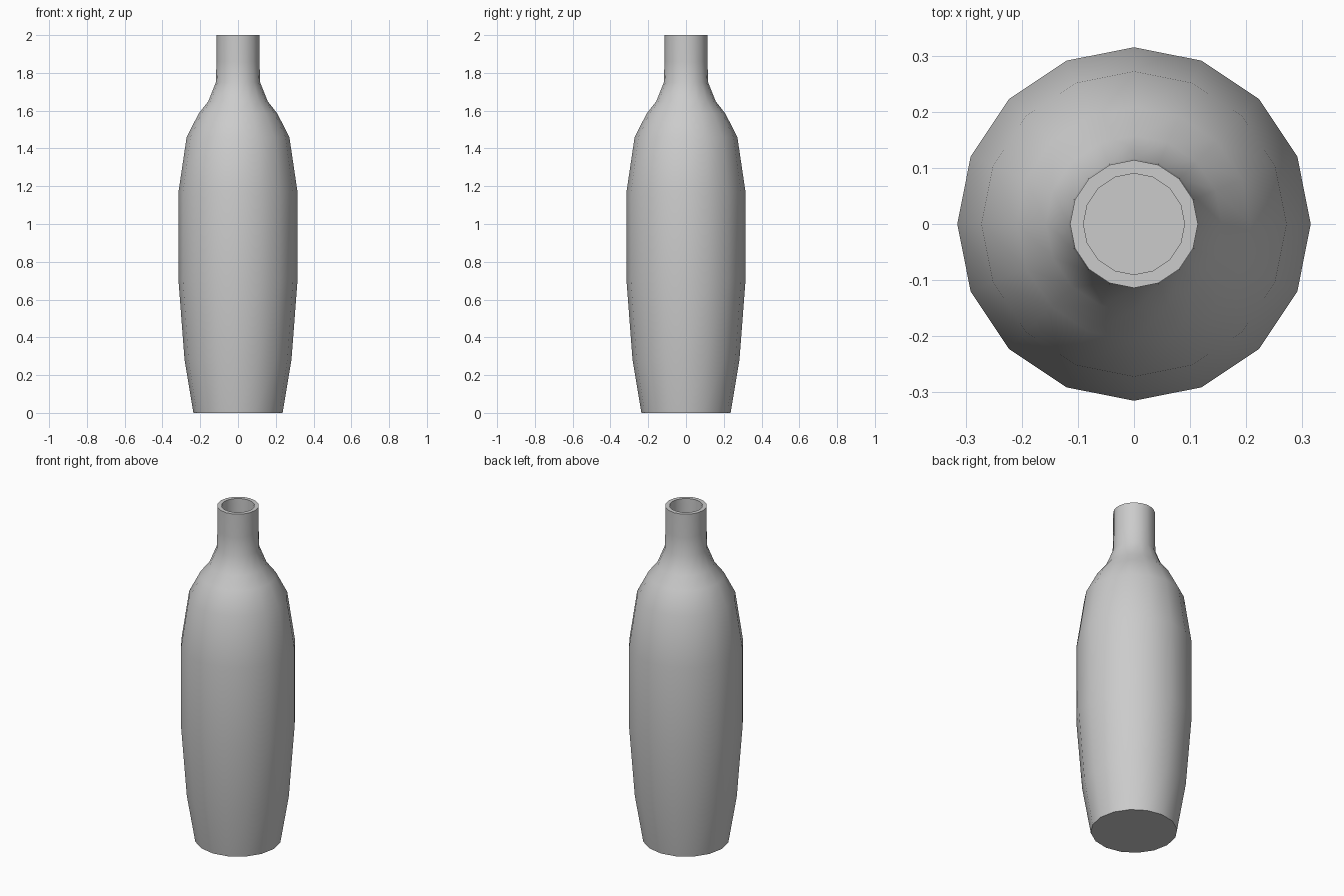
import bpy, bmesh
from math import cos, sin, tau, radians

if "Cube" in bpy.data.objects:
    bpy.data.objects.remove(bpy.data.objects["Cube"])

SIDES = 16
WALL = 0.024

# Outer silhouette as (radius, height), foot to lip
outer = [(0.236, 0.0), (0.283, 0.28), (0.315, 0.70), (0.315, 1.17),
         (0.272, 1.46), (0.208, 1.585), (0.157, 1.65), (0.117, 1.75),
         (0.114, 1.86), (0.114, 2.0)]
# Inner wall, lip down to the inside floor
inner = [(r - WALL, z if z else WALL) for r, z in reversed(outer)]

bm = bmesh.new()


def ring(r, z):
    return [bm.verts.new((r * cos(tau * i / SIDES), r * sin(tau * i / SIDES), z))
            for i in range(SIDES)]


# Lathe the closed wall profile
rings = [ring(r, z) for r, z in outer + inner]
for a, b in zip(rings, rings[1:]):
    for i in range(SIDES):
        j = (i + 1) % SIDES
        bm.faces.new((a[i], a[j], b[j], b[i]))

# Underside and inside floor
bm.faces.new(rings[0][::-1])
bm.faces.new(rings[-1])
bmesh.ops.recalc_face_normals(bm, faces=bm.faces[:])

mesh = bpy.data.meshes.new("bottle")
bm.to_mesh(mesh)
bm.free()
bottle = bpy.data.objects.new("bottle", mesh)
bpy.context.collection.objects.link(bottle)

# Smooth body with crisp lip and foot
bpy.context.view_layer.objects.active = bottle
bottle.select_set(True)
bpy.ops.object.shade_smooth_by_angle(angle=radians(35))
